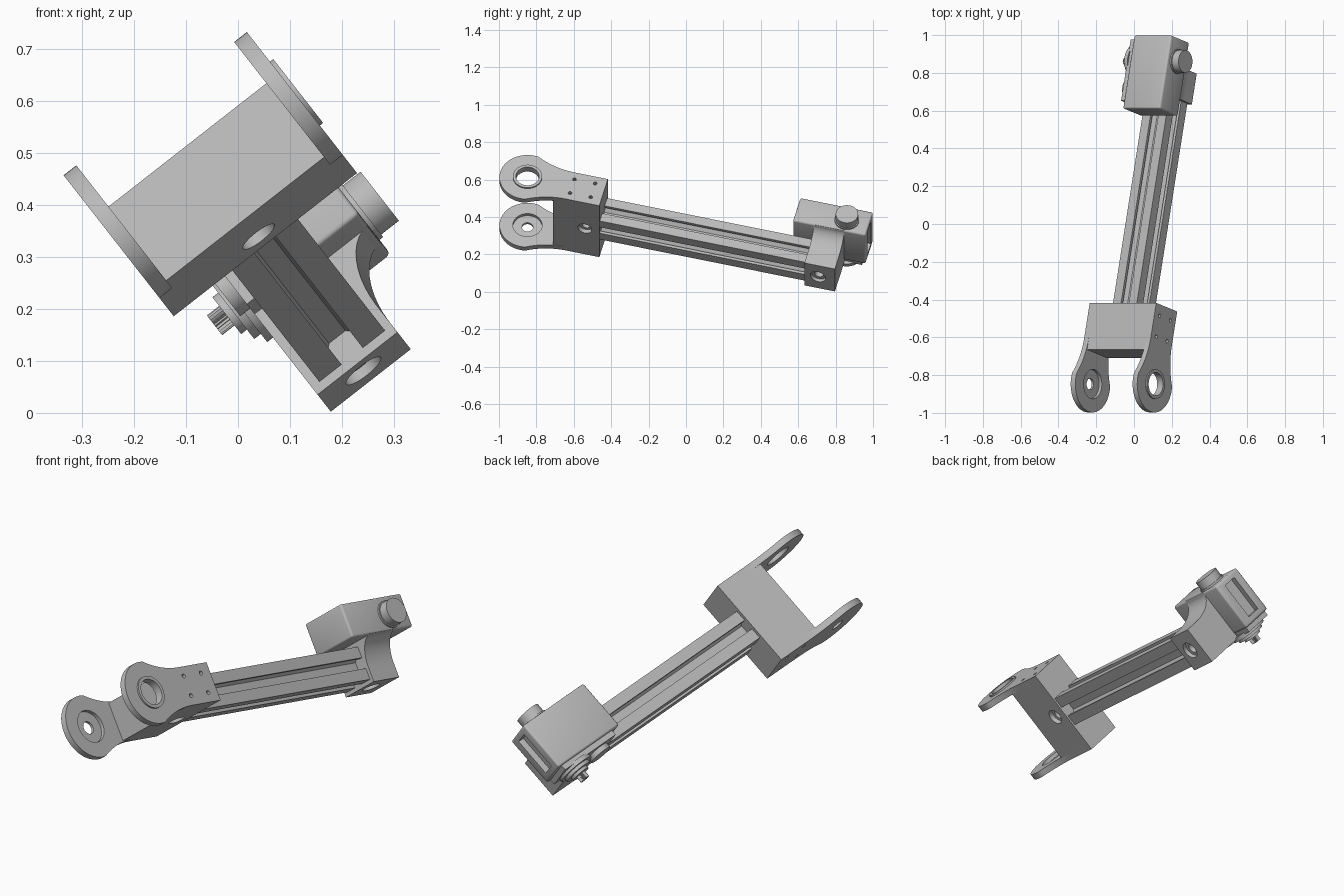
import bpy, bmesh, math
from mathutils import Matrix, Vector

cube = bpy.data.objects.get("Cube")
if cube:
    bpy.data.objects.remove(cube)

# Arm frame: local x runs along the fork pin, y along the beam, z is its top
tilt, roll = math.radians(14.3), math.radians(-38)
ARM = Matrix.Rotation(roll, 4, 'Y') @ Matrix.Rotation(-tilt, 4, 'X')

grey = bpy.data.materials.new("machined_grey")
grey.use_nodes = True
grey.diffuse_color = (0.5, 0.5, 0.5, 1)
grey.node_tree.nodes["Principled BSDF"].inputs["Base Color"].default_value = (0.5, 0.5, 0.5, 1)


def prism(name, points, axis, start, end):
    """Extrude a 2D profile along a local axis from start to end."""
    bm = bmesh.new()
    verts = []
    for p in points:
        co = list(p)
        co.insert(axis, start)
        verts.append(bm.verts.new(co))
    face = bm.faces.new(verts)
    ext = bmesh.ops.extrude_face_region(bm, geom=[face])
    move = Vector((0, 0, 0))
    move[axis] = end - start
    moved = [g for g in ext["geom"] if isinstance(g, bmesh.types.BMVert)]
    bmesh.ops.translate(bm, vec=move, verts=moved)
    bmesh.ops.recalc_face_normals(bm, faces=bm.faces)
    mesh = bpy.data.meshes.new(name)
    bm.to_mesh(mesh)
    bm.free()
    mesh.materials.append(grey)
    obj = bpy.data.objects.new(name, mesh)
    bpy.context.collection.objects.link(obj)
    obj.matrix_world = ARM
    return obj


def box(name, x, y, z):
    return prism(name, [(x[0], z[0]), (x[1], z[0]), (x[1], z[1]), (x[0], z[1])], 1, *y)


def disc(name, axis, centre, radius, start, end, sides=40):
    ring = [(centre[0] + radius * math.cos(math.tau * i / sides),
             centre[1] + radius * math.sin(math.tau * i / sides)) for i in range(sides)]
    return prism(name, ring, axis, start, end)


def activate(obj):
    bpy.context.view_layer.update()
    bpy.ops.object.select_all(action='DESELECT')
    obj.select_set(True)
    bpy.context.view_layer.objects.active = obj


def cut(obj, *cutters):
    for cutter in cutters:
        cutter.hide_render = True
        mod = obj.modifiers.new("cut", 'BOOLEAN')
        mod.operation, mod.solver, mod.object = 'DIFFERENCE', 'EXACT', cutter
        activate(obj)
        bpy.ops.object.modifier_apply(modifier=mod.name)
        bpy.data.objects.remove(cutter)


MID, AXIS_Z = 0.24, 0.194          # centre line of the beam
EAR = (-0.924, AXIS_Z)             # fork pin position
HALF, BACK = 0.093, -0.504         # fork plate half height and rear edge


# Fork plate outline: round ear, concave neck, square tail
def ear_outline():
    r, neck_y = 0.428, -0.69
    upper = [(BACK, HALF)]
    for i in range(11):
        a = math.asin(0.21 / r) * i / 10
        upper.append((neck_y - r * math.sin(a), HALF + r * (1 - math.cos(a))))
    for i in range(1, 21):
        a = math.radians(80 + 100 * i / 20)
        upper.append((EAR[0] + 0.15 * math.cos(a), 0.15 * math.sin(a)))
    lower = [(y, -z) for y, z in reversed(upper[:-1])]
    return [(y, z + AXIS_Z) for y, z in upper + lower]


# Fork: block, two plates, bearing rim, screw holes
block = box("fork_block", (0.048, 0.433), (-0.759, BACK), (AXIS_Z - HALF, AXIS_Z + HALF))
cut(block, disc("hole", 2, (MID, -0.584), 0.038, 0.05, 0.125),
    disc("hole", 2, (MID, -0.584), 0.022, 0.05, 0.2))

left_plate = prism("left_fork_plate", ear_outline(), 0, 0.433, 0.464)
right_plate = prism("right_fork_plate", ear_outline(), 0, 0.017, 0.048)
rim = disc("bearing_rim", 0, EAR, 0.078, 0.44, 0.472)
for part in (left_plate, rim):
    cut(part, disc("hole", 0, EAR, 0.062, 0.4, 0.5))
cut(right_plate, disc("hole", 0, EAR, 0.078, 0.03, 0.07),
    disc("hole", 0, EAR, 0.03, 0, 0.07))
for plate, outer in ((left_plate, 0.464), (right_plate, 0.017)):
    for dy in (-0.057, 0.057):
        for dz in (-0.048, 0.048):
            cut(plate, disc("hole", 0, (-0.62 + dy, AXIS_Z + dz), 0.01,
                            outer - 0.02, outer + 0.02, 16))

# Slotted beam: one side of the section turned four times
side = [(-0.08, -0.08), (-0.026, -0.08), (-0.026, -0.064), (-0.044, -0.064),
        (-0.044, -0.056), (-0.02, -0.032), (0.02, -0.032), (0.044, -0.056),
        (0.044, -0.064), (0.026, -0.064), (0.026, -0.08)]
section = []
for k in range(4):
    c, s = round(math.cos(k * math.pi / 2)), round(math.sin(k * math.pi / 2))
    section += [(MID + c * x - s * z, AXIS_Z - 0.004 + s * x + c * z) for x, z in side]
prism("slotted_beam", section, 1, BACK - 0.01, 0.65)

# End block with a neck flaring out to the motor body
profile = [(0.142, 0.295), (0.142, 0.092), (0.337, 0.092), (0.337, 0.16)]
for i in range(1, 11):
    a = math.pi / 2 * i / 10
    profile.append((0.337 + 0.08 * (1 - math.cos(a)), 0.16 + 0.135 * math.sin(a)))
end_block = prism("end_block", profile, 1, 0.63, 0.798)
cut(end_block, disc("hole", 2, (MID, 0.705), 0.042, 0.05, 0.112),
    disc("hole", 2, (MID, 0.705), 0.024, 0.05, 0.17))

# Motor body with softened edges and a channel in its rear face
body = box("motor_body", (0.168, 0.419), (0.515, 0.916), (0.293, 0.455))
bevel = body.modifiers.new("soft_edges", 'BEVEL')
bevel.width, bevel.segments = 0.01, 3
activate(body)
bpy.ops.object.modifier_apply(modifier=bevel.name)
cut(body, box("channel", (0.2, 0.39), (0.885, 0.95), (0.34, 0.41)))

# Knob on one side, gear housing and splined shaft on the other
PIVOT = (0.794, 0.368)
disc("knob_collar", 0, PIVOT, 0.066, 0.41, 0.428)
disc("knob", 0, PIVOT, 0.06, 0.42, 0.471)
box("gear_housing", (0.142, 0.172), (0.56, 0.895), (0.302, 0.445))
disc("idler_cap", 0, (0.64, 0.368), 0.055, 0.118, 0.15)
for name, radius, start in (("output_flange", 0.088, 0.128), ("output_hub", 0.068, 0.112),
                            ("output_ring", 0.045, 0.098)):
    disc(name, 0, PIVOT, radius, start, 0.15)
spline = []
for i in range(40):
    r, a = (0.024, 0.019)[i % 2], math.tau * i / 40
    spline.append((PIVOT[0] + r * math.cos(a), PIVOT[1] + r * math.sin(a)))
prism("splined_shaft", spline, 0, 0.068, 0.12)

# Smooth the round parts and keep the edges sharp
bpy.context.view_layer.update()
for obj in bpy.context.collection.objects:
    if obj.type == 'MESH' and grey.name in obj.data.materials:
        activate(obj)
        bpy.ops.object.shade_smooth_by_angle(angle=math.radians(30))
